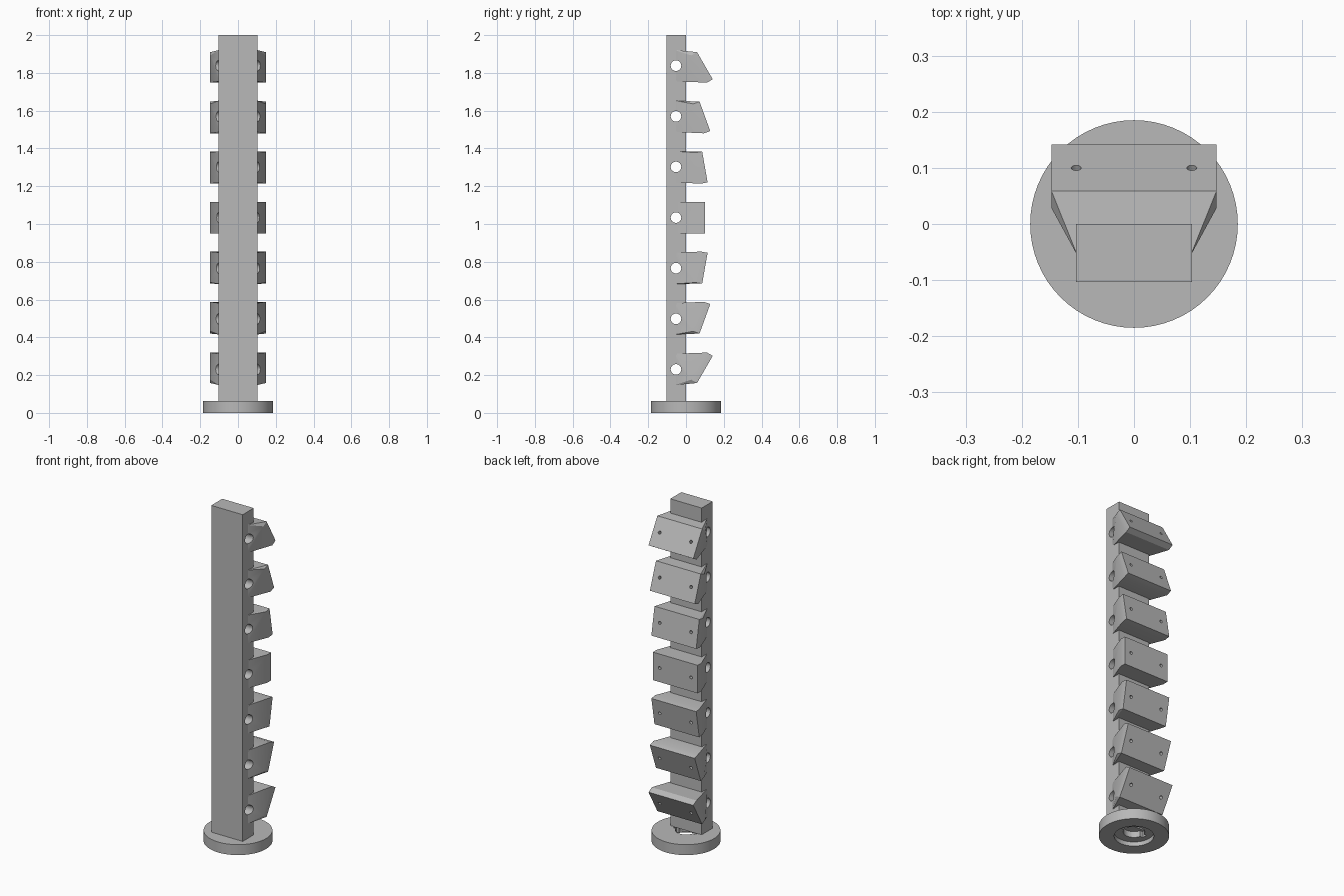
import bpy, bmesh, math
from mathutils import Matrix, Vector

if "Cube" in bpy.data.objects:
    bpy.data.objects.remove(bpy.data.objects["Cube"], do_unlink=True)

grey = bpy.data.materials.new("plain_grey")
grey.use_nodes = True
colour = (0.48, 0.48, 0.48, 1)
grey.diffuse_color = colour
grey.node_tree.nodes["Principled BSDF"].inputs["Base Color"].default_value = colour


def add_object(name, bm):
    bmesh.ops.recalc_face_normals(bm, faces=bm.faces)
    mesh = bpy.data.meshes.new(name)
    bm.to_mesh(mesh)
    bm.free()
    mesh.materials.append(grey)
    obj = bpy.data.objects.new(name, mesh)
    bpy.context.collection.objects.link(obj)
    return obj


def add_cylinder(bm, radius, depth, matrix, segments=32):
    bmesh.ops.create_cone(bm, cap_ends=True, segments=segments, radius1=radius,
                          radius2=radius, depth=depth, matrix=matrix)


def add_box(bm, centre, size):
    bmesh.ops.create_cube(bm, size=1, matrix=Matrix.Translation(centre)
                          @ Matrix.Diagonal((*size, 1)))


def cut(obj, cutter):
    mod = obj.modifiers.new("cut", 'BOOLEAN')
    mod.operation = 'DIFFERENCE'
    mod.solver = 'EXACT'
    mod.object = cutter
    cutter.hide_render = True
    cutter.hide_viewport = True
    cutter.display_type = 'WIRE'


def smooth(obj):
    bpy.ops.object.select_all(action='DESELECT')
    obj.select_set(True)
    bpy.context.view_layer.objects.active = obj
    bpy.ops.object.shade_smooth_by_angle(angle=math.radians(30))


ALONG_X = Matrix.Rotation(math.pi / 2, 4, 'Y')
ALONG_Y = Matrix.Rotation(math.pi / 2, 4, 'X')
levels = [(0.23 + 0.268 * i, math.radians(-30 + 10 * i)) for i in range(7)]

# cross holes through the post, one per block
bm = bmesh.new()
for z, tilt in levels:
    add_cylinder(bm, 0.028, 0.6, Matrix.Translation((0, -0.053, z)) @ ALONG_X)
cross_holes = add_object("cross_hole_cutter", bm)

# post
bm = bmesh.new()
add_box(bm, (0, -0.0515, 1.03), (0.206, 0.103, 1.94))
post = add_object("post", bm)
cut(post, cross_holes)
smooth(post)

# tilted mounting blocks, flaring from the post to a flat rear face
for i, (z, tilt) in enumerate(levels):
    place = Matrix.Translation((0, 0.1, z)) @ Matrix.Rotation(tilt, 4, 'X')
    bm = bmesh.new()
    for side in (-1, 1):
        for up in (-0.083, 0.083):
            bm.verts.new(place @ Vector((side * 0.147, 0, up)))
            bm.verts.new(place @ Vector((side * 0.147, -0.035, up)))
            bm.verts.new((side * 0.1, -0.058, z + up))
    hull = bmesh.ops.convex_hull(bm, input=bm.verts)
    spare = set(hull["geom_interior"]) | set(hull["geom_unused"])
    bmesh.ops.delete(bm, geom=[v for v in spare if isinstance(v, bmesh.types.BMVert)],
                     context='VERTS')
    bmesh.ops.dissolve_limit(bm, angle_limit=0.01, verts=bm.verts, edges=bm.edges)
    block = add_object(f"block_{i + 1}", bm)

    # screw holes in the rear face
    bm = bmesh.new()
    for side in (-1, 1):
        add_cylinder(bm, 0.009, 0.1, place @ Matrix.Translation((side * 0.103, 0, 0)) @ ALONG_Y, 20)
    cut(block, add_object(f"screw_hole_cutter_{i + 1}", bm))
    cut(block, cross_holes)
    smooth(block)

# round base with a recess underneath and a slotted centre hole
bm = bmesh.new()
add_cylinder(bm, 0.185, 0.062, Matrix.Translation((0, 0, 0.031)), 64)
base = add_object("base", bm)
for name, radius, top in (("recess_cutter", 0.105, 0.025), ("centre_hole_cutter", 0.057, 0.1)):
    bm = bmesh.new()
    add_cylinder(bm, radius, top + 0.1, Matrix.Translation((0, 0, (top - 0.1) / 2)), 48)
    cut(base, add_object(name, bm))
bm = bmesh.new()
add_box(bm, (0, 0, 0), (0.146, 0.03, 0.2))
cut(base, add_object("slot_cutter", bm))
smooth(base)
